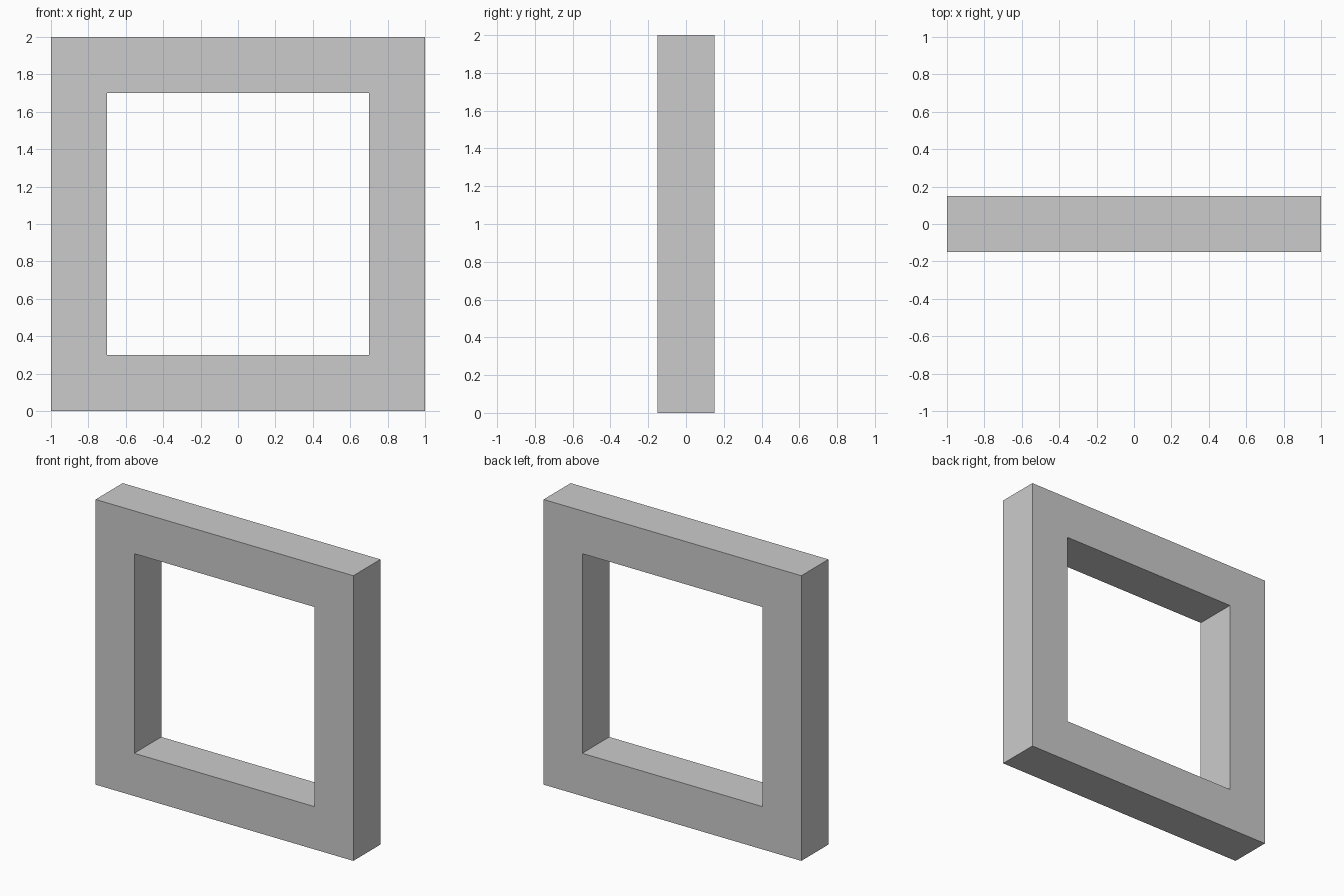
import bpy, bmesh

if "Cube" in bpy.data.objects:
    bpy.data.objects.remove(bpy.data.objects["Cube"])

OUTER, INNER, DEPTH, MID_Z = 1.0, 0.7, 0.15, 1.0
CORNERS = [(-1, -1), (1, -1), (1, 1), (-1, 1)]

bm = bmesh.new()


def square_ring(half, y):
    return [bm.verts.new((sx * half, y, MID_Z + sz * half)) for sx, sz in CORNERS]


# Four square rings: front outer, back outer, back inner, front inner
rings = [square_ring(OUTER, -DEPTH), square_ring(OUTER, DEPTH),
         square_ring(INNER, DEPTH), square_ring(INNER, -DEPTH)]

# Join each ring to the next to close the mitred frame
for k in range(4):
    a, b = rings[k], rings[(k + 1) % 4]
    for i in range(4):
        j = (i + 1) % 4
        bm.faces.new((a[i], a[j], b[j], b[i]))
bmesh.ops.recalc_face_normals(bm, faces=bm.faces)

mesh = bpy.data.meshes.new("square_frame")
bm.to_mesh(mesh)
bm.free()
frame = bpy.data.objects.new("square_frame", mesh)
bpy.context.collection.objects.link(frame)
